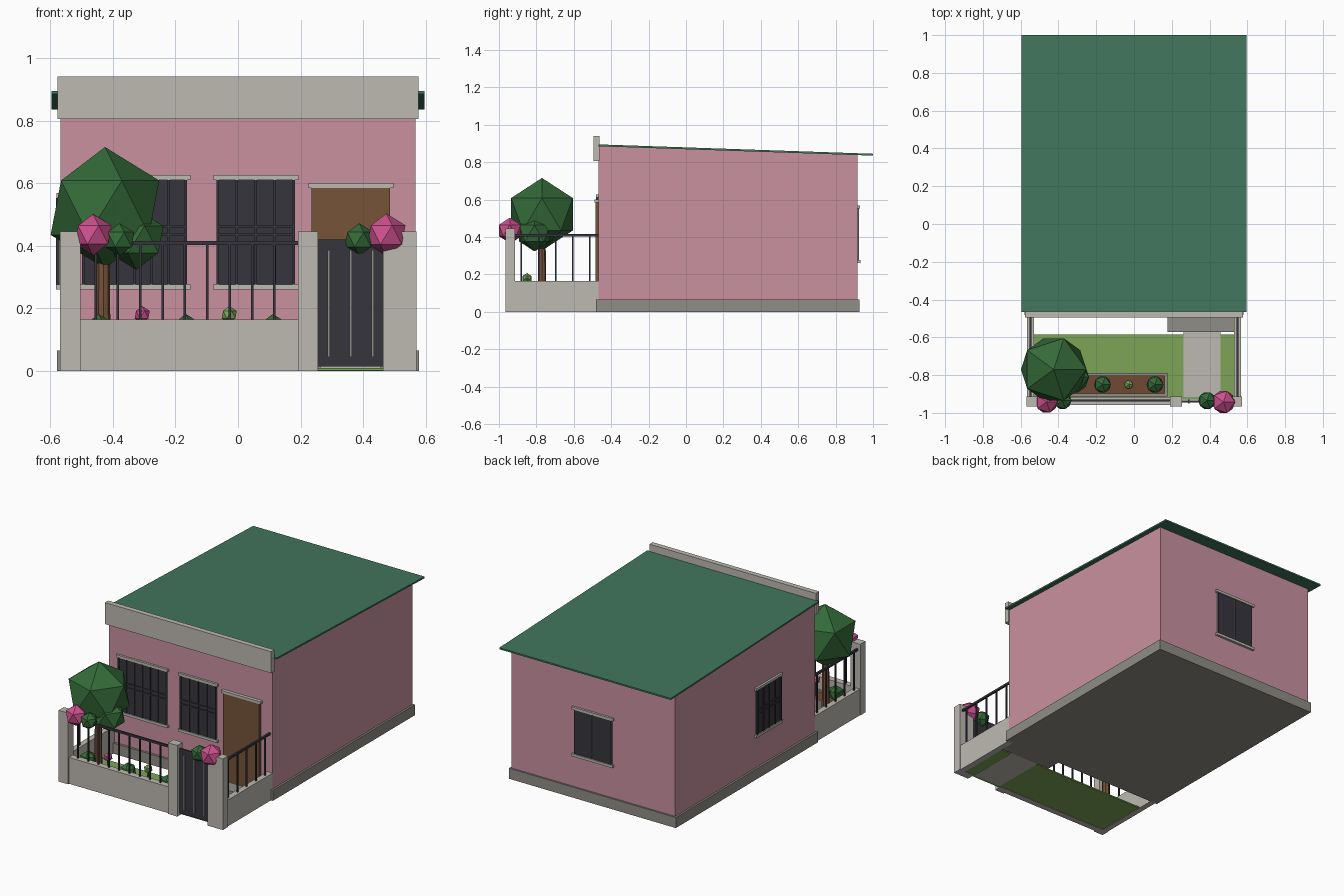
import bpy, bmesh, math
from mathutils import Matrix, Vector

cube = bpy.data.objects.get("Cube")
if cube:
    bpy.data.objects.remove(cube, do_unlink=True)


def material(name, rgb):
    lin = [((c / 255 + 0.055) / 1.055) ** 2.4 for c in rgb] + [1.0]
    m = bpy.data.materials.new(name)
    m.use_nodes = True
    m.diffuse_color = lin
    m.node_tree.nodes["Principled BSDF"].inputs["Base Color"].default_value = lin
    return m


PINK = material("pink_plaster", (201, 145, 160))
LIGHT = material("light_concrete", (190, 186, 178))
GREY = material("grey_concrete", (143, 141, 134))
ROOF = material("roof_green", (65, 118, 92))
LEAF = material("leaf_green", (52, 106, 56))
GRASS = material("grass_green", (125, 165, 88))
WOOD = material("brown_wood", (118, 83, 57))
SOIL = material("brown_soil", (112, 74, 52))
DARK = material("dark_metal", (55, 53, 61))
BLOOM = material("blossom_pink", (206, 80, 142))


def finish(name, bm, mats):
    bmesh.ops.recalc_face_normals(bm, faces=bm.faces)
    me = bpy.data.meshes.new(name)
    bm.to_mesh(me)
    bm.free()
    for m in mats:
        me.materials.append(m)
    ob = bpy.data.objects.new(name, me)
    bpy.context.collection.objects.link(ob)
    return ob


def boxes(name, items, matrix=Matrix()):
    """One object from (material, x0, x1, y0, y1, z0, z1) boxes."""
    bm, mats = bmesh.new(), []
    for mat, x0, x1, y0, y1, z0, z1 in items:
        if mat not in mats:
            mats.append(mat)
        size = Matrix.Diagonal((x1 - x0, y1 - y0, z1 - z0, 1))
        mid = Matrix.Translation(((x0 + x1) / 2, (y0 + y1) / 2, (z0 + z1) / 2))
        made = bmesh.ops.create_cube(bm, size=1, matrix=matrix @ mid @ size)
        for f in {f for v in made["verts"] for f in v.link_faces}:
            f.material_index = mats.index(mat)
    return finish(name, bm, mats)


def prism(name, mat, half, profile):
    """Extrude a (y, z) profile across x."""
    bm = bmesh.new()
    face = bm.faces.new([bm.verts.new((-half, y, z)) for y, z in profile])
    out = bmesh.ops.extrude_face_region(bm, geom=[face])["geom"]
    moved = [v for v in out if isinstance(v, bmesh.types.BMVert)]
    bmesh.ops.translate(bm, verts=moved, vec=(2 * half, 0, 0))
    return finish(name, bm, [mat])


def ball(name, mat, centre, r):
    bm = bmesh.new()
    bmesh.ops.create_icosphere(bm, subdivisions=1, radius=r,
                               matrix=Matrix.Translation(centre))
    return finish(name, bm, [mat])


def cone(name, mat, base, r1, r2, height, sides=8):
    bm = bmesh.new()
    bmesh.ops.create_cone(bm, cap_ends=True, segments=sides, radius1=r1, radius2=r2, depth=height,
                          matrix=Matrix.Translation(Vector(base) + Vector((0, 0, height / 2))))
    return finish(name, bm, [mat])


# House body, plinth, roof and parapet
FRONT, BACK, SIDE = -0.467, 0.917, 0.567


def roof_z(y):
    return 0.895 - 0.0341 * (y - FRONT)


prism("house_walls", PINK, SIDE, [(FRONT, 0.03), (BACK, 0.03),
      (BACK, roof_z(BACK) - 0.009), (FRONT, roof_z(FRONT) - 0.009)])
prism("roof", ROOF, 0.595, [(FRONT, roof_z(FRONT) - 0.01), (1, roof_z(1) - 0.01),
      (1, roof_z(1)), (FRONT, roof_z(FRONT))])
boxes("plinth", [(GREY, -0.579, 0.579, -0.481, 0.928, 0, 0.066)])
boxes("parapet", [(LIGHT, -0.577, 0.577, -0.495, -0.463, 0.805, 0.94)])


def window(name, width, z0, z1, matrix, bars=0):
    """Two dark panes with a lintel, sill and optional security bars, facing -y."""
    h = width / 2
    items = [(GREY, -h, h, -0.004, 0, z0, z1),
             (DARK, -h + 0.004, -0.004, -0.008, -0.003, z0, z1),
             (DARK, 0.004, h - 0.004, -0.008, -0.003, z0, z1),
             (LIGHT, -h - 0.011, h + 0.011, -0.013, 0, z1, z1 + 0.016),
             (LIGHT, -h - 0.011, h + 0.011, -0.015, 0, z0 - 0.016, z0)]
    for i in range(bars):
        x = -h + 0.004 + (width - 0.008) * i / (bars - 1)
        items.append((DARK, x - 0.004, x + 0.004, -0.014, -0.007, z0, z1))
    if bars:
        mid = (z0 + z1) / 2
        items.append((DARK, -h, h, -0.014, -0.007, mid - 0.012, mid - 0.004))
        items.append((DARK, -h, h, -0.014, -0.007, mid - 0.004 + 0.018, mid + 0.022))
    boxes(name, items, matrix)


T = Matrix.Translation
window("front_window_middle", 0.25, 0.276, 0.61, T((0.057, FRONT, 0)), 5)
window("front_window_wide", 0.335, 0.276, 0.61, T((-0.331, FRONT, 0)), 7)
window("side_window", 0.24, 0.276, 0.553, T((-SIDE, 0, 0)) @ Matrix.Rotation(-math.pi / 2, 4, "Z"), 5)
window("back_window", 0.265, 0.276, 0.553, T((0, BACK, 0)) @ Matrix.Rotation(math.pi, 4, "Z"))

# Front door and step
boxes("front_door", [(WOOD, 0.235, 0.485, -0.484, FRONT, 0.04, 0.585),
                     (LIGHT, 0.225, 0.497, -0.488, FRONT, 0.585, 0.601)])
boxes("door_step", [(GREY, 0.178, 0.532, -0.573, -0.475, 0, 0.035)])

# Yard
boxes("lawn", [(GRASS, -0.535, 0.535, -0.93, -0.585, 0.002, 0.01)])
boxes("path", [(LIGHT, 0.262, 0.457, -0.915, -0.57, 0.001, 0.014)])

# Boundary walls and pillars
boxes("front_wall", [(LIGHT, -0.51, 0.2, -0.957, -0.917, 0, 0.165)])
for name, x0, x1 in (("left_corner", -0.569, -0.503), ("gate", 0.191, 0.255),
                     ("right_corner", 0.464, 0.571)):
    boxes(name + "_pillar", [(LIGHT, x0, x1, -0.966, -0.914, 0, 0.446)])

# Railings
rail = [(DARK, -0.51, 0.195, -0.941, -0.929, 0.402, 0.415)]
for i in range(9):
    x = -0.455 + i * 0.0714
    rail.append((DARK, x - 0.004, x + 0.004, -0.939, -0.931, 0.16, 0.405))
boxes("front_railing", rail)
for name, s in (("left", -1), ("right", 1)):
    a, b = sorted((s * 0.53, s * 0.566))
    boxes(name + "_side_wall", [(LIGHT, a, b, -0.92, FRONT, 0, 0.165)])
    c = s * 0.548
    rail = [(DARK, c - 0.006, c + 0.006, -0.92, FRONT, 0.402, 0.415)]
    for i in range(5):
        y = -0.88 + i * 0.0915
        rail.append((DARK, c - 0.004, c + 0.004, y - 0.004, y + 0.004, 0.16, 0.405))
    boxes(name + "_side_railing", rail)

# Gate with upright strips
boxes("gate", [(DARK, 0.255, 0.464, -0.945, -0.935, 0.014, 0.42)] +
      [(GREY, x - 0.004, x + 0.004, -0.95, -0.93, 0.045, 0.387) for x in (0.29, 0.36, 0.43)])

# Planter with alternating shrubs and flowers
boxes("planter", [(GREY, -0.49, 0.177, -0.912, -0.897, 0.005, 0.09),
                  (GREY, -0.49, 0.177, -0.805, -0.79, 0.005, 0.09),
                  (GREY, -0.49, -0.475, -0.897, -0.805, 0.005, 0.09),
                  (GREY, 0.162, 0.177, -0.897, -0.805, 0.005, 0.09),
                  (SOIL, -0.475, 0.162, -0.897, -0.805, 0.005, 0.08)])
for i in range(5):
    x = -0.445 + i * 0.139
    if i % 2 == 0:
        ball("shrub", LEAF, (x, -0.85, 0.132), 0.05)
    else:
        cone("flower_stem", LEAF, (x, -0.85, 0.075), 0.006, 0.005, 0.1, 6)
        ball("flower", BLOOM if i == 1 else GRASS, (x, -0.85, 0.18), 0.027)

# Tree
cone("tree_trunk", WOOD, (-0.43, -0.77, 0.005), 0.024, 0.019, 0.42)
ball("tree_crown", LEAF, (-0.425, -0.77, 0.5215), 0.194)
ball("tree_lower_crown", LEAF, (-0.325, -0.81, 0.42), 0.097)

# Blossom bushes beside the corner pillars
ball("left_blossom", BLOOM, (-0.463, -0.942, 0.435), 0.066)
ball("left_blossom_leaves", LEAF, (-0.378, -0.935, 0.42), 0.052)
ball("right_blossom", BLOOM, (0.474, -0.942, 0.435), 0.068)
ball("right_blossom_leaves", LEAF, (0.387, -0.935, 0.42), 0.052)
